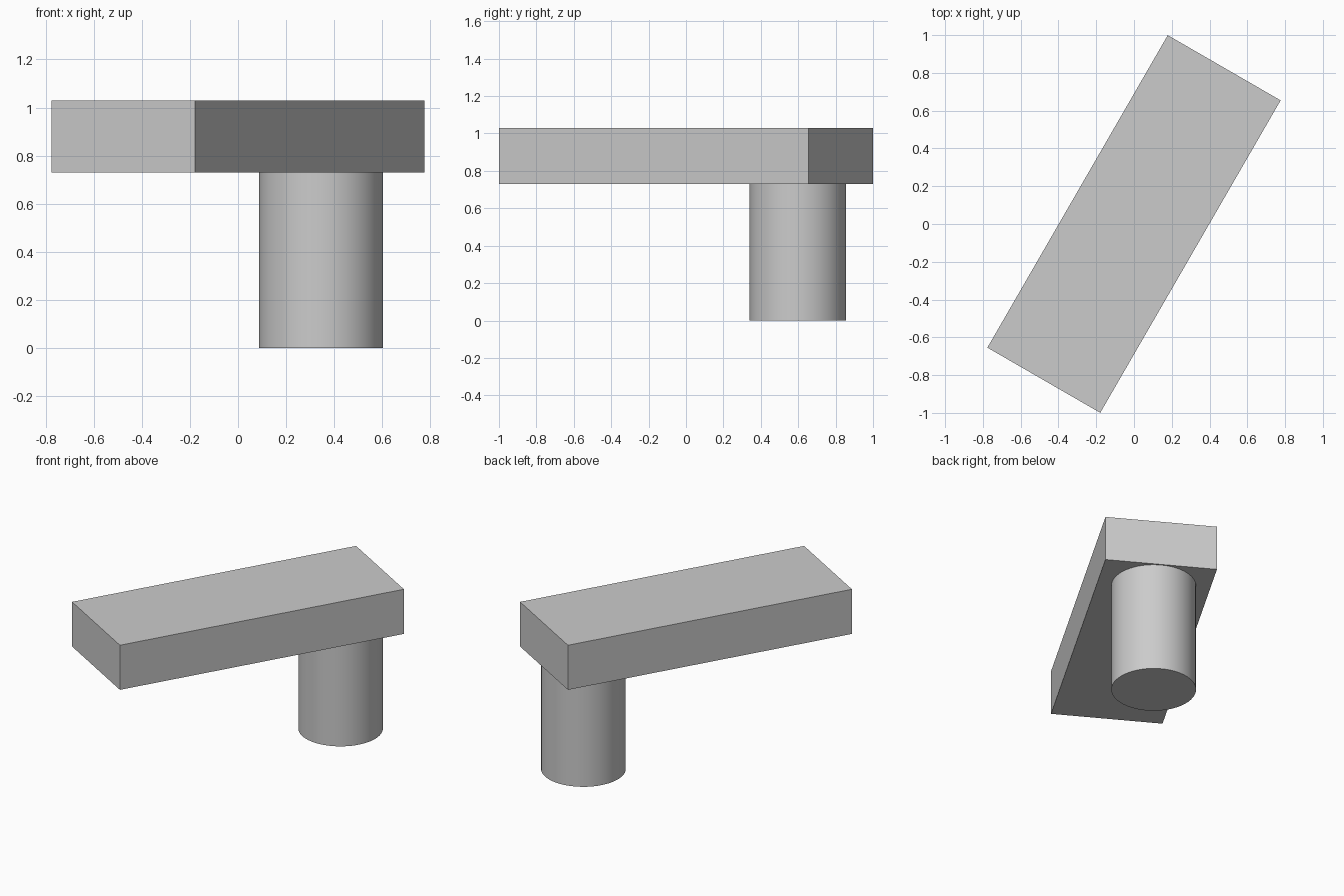
import bpy
import math

cube = bpy.data.objects.get("Cube")
if cube:
    bpy.data.objects.remove(cube, do_unlink=True)

# Single plain grey
GREY = (0.6, 0.6, 0.6, 1.0)
grey = bpy.data.materials.new("plain_grey")
grey.use_nodes = True
grey.diffuse_color = GREY
grey.node_tree.nodes["Principled BSDF"].inputs["Base Color"].default_value = GREY

TURN = math.radians(60)          # direction of the slab's long axis
LENGTH, WIDTH, THICK = 1.91, 0.69, 0.30
POST_HEIGHT, POST_RADIUS, POST_OFFSET = 0.73, 0.258, 0.69


def finish(name):
    obj = bpy.context.object
    obj.name = obj.data.name = name
    obj.data.materials.append(grey)
    return obj


# Slab: long box turned about the vertical axis
bpy.ops.mesh.primitive_cube_add(size=1, location=(0, 0, POST_HEIGHT + THICK / 2),
                                rotation=(0, 0, TURN))
slab = finish("slab")
slab.scale = (LENGTH, WIDTH, THICK)
bpy.ops.object.transform_apply(location=False, rotation=False, scale=True)

# Post: round column under the rear end of the slab
bpy.ops.mesh.primitive_cylinder_add(
    vertices=64, radius=POST_RADIUS, depth=POST_HEIGHT,
    location=(POST_OFFSET * math.cos(TURN), POST_OFFSET * math.sin(TURN), POST_HEIGHT / 2))
finish("post")
bpy.ops.object.shade_smooth_by_angle(angle=math.radians(30))
